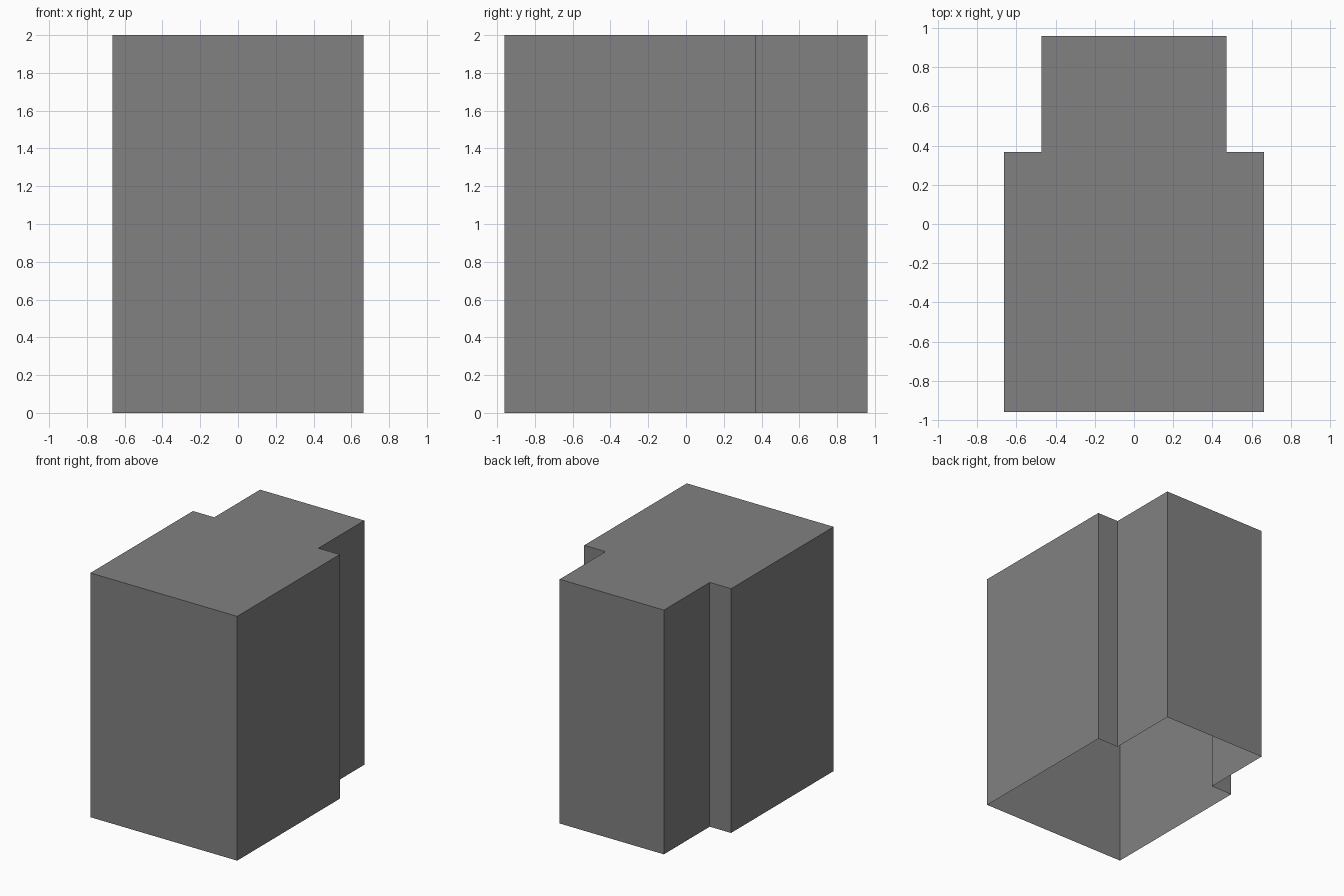
import bpy
import bmesh

if "Cube" in bpy.data.objects:
    bpy.data.objects.remove(bpy.data.objects["Cube"])

HEIGHT = 2.0

# Single flat grey
grey = bpy.data.materials.new("plain_grey")
grey.diffuse_color = (0.22, 0.22, 0.22, 1.0)
grey.use_nodes = True
grey.node_tree.nodes["Principled BSDF"].inputs["Base Color"].default_value = grey.diffuse_color

# Stepped footprint: right half, mirrored to the left (counter-clockwise)
half = [(0.665, -0.96), (0.665, 0.367), (0.472, 0.367), (0.472, 0.96)]
outline = half + [(-x, y) for x, y in reversed(half)]

# Thin shell: walls extruded from the footprint, closed on top, open underneath
bm = bmesh.new()
base = [bm.verts.new((x, y, 0.0)) for x, y in outline]
top = [bm.verts.new((x, y, HEIGHT)) for x, y in outline]
count = len(outline)
for i in range(count):
    j = (i + 1) % count
    bm.faces.new((base[i], base[j], top[j], top[i]))
bm.faces.new(top)
bm.normal_update()

mesh = bpy.data.meshes.new("stepped_block_shell")
bm.to_mesh(mesh)
bm.free()
mesh.materials.append(grey)
block = bpy.data.objects.new("stepped_block_shell", mesh)
bpy.context.collection.objects.link(block)
